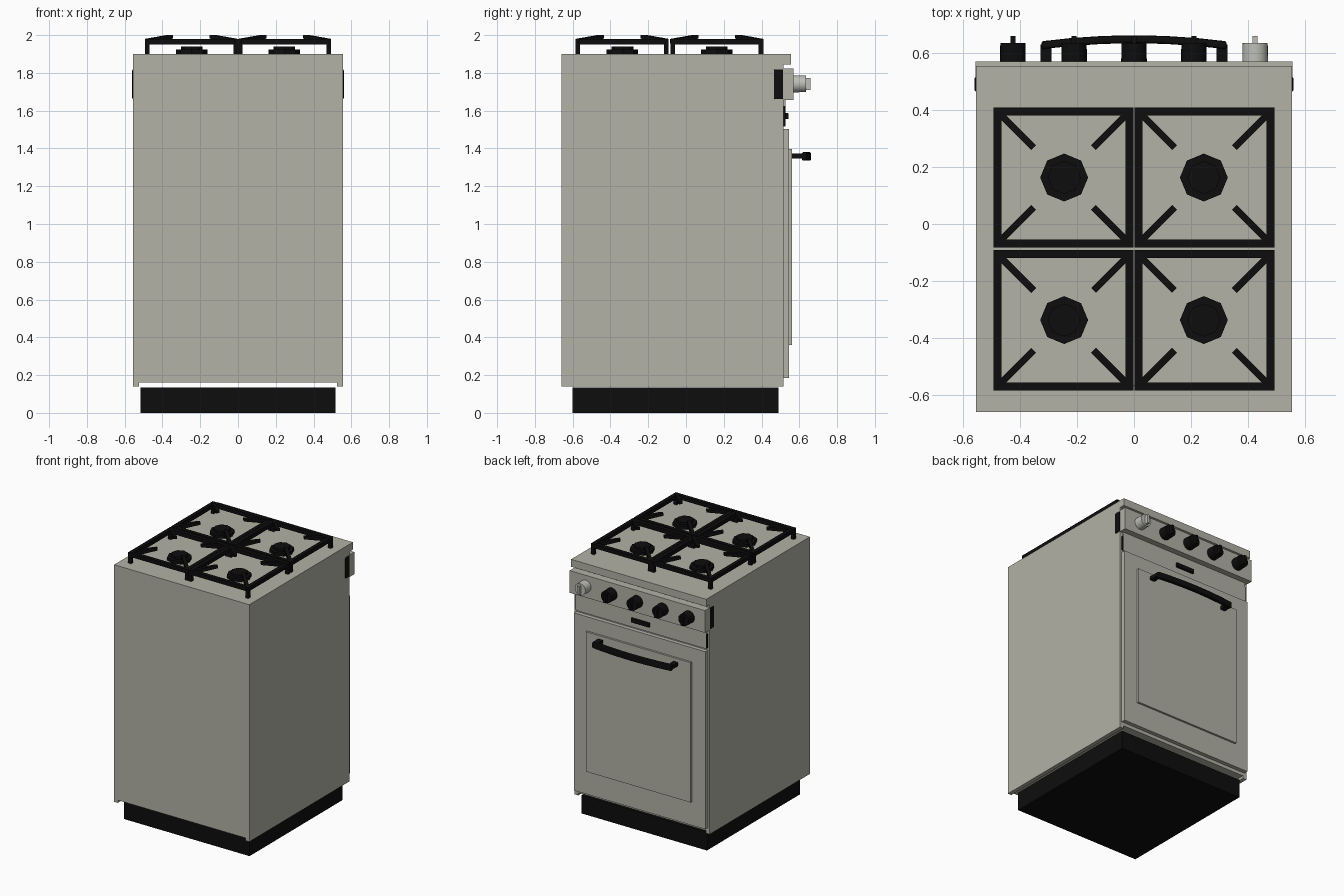
import bpy, bmesh, math
from mathutils import Matrix, Vector

if "Cube" in bpy.data.objects:
    bpy.data.objects.remove(bpy.data.objects["Cube"])


def material(name, r, g, b):
    m = bpy.data.materials.new(name)
    m.diffuse_color = (r, g, b, 1)
    m.use_nodes = True
    m.node_tree.nodes["Principled BSDF"].inputs["Base Color"].default_value = m.diffuse_color
    return m


GREY = material("warm_grey_enamel", 0.45, 0.445, 0.38)
BLACK = material("black_iron", 0.004, 0.004, 0.004)
STEEL = material("light_steel", 0.52, 0.52, 0.48)


def add_box(bm, x0, x1, y0, y1, z0, z1):
    mat = Matrix.Translation(((x0 + x1) / 2, (y0 + y1) / 2, (z0 + z1) / 2))
    mat = mat @ Matrix.Diagonal((x1 - x0, y1 - y0, z1 - z0, 1))
    bmesh.ops.create_cube(bm, size=1, matrix=mat)


def add_prism(bm, points, offset):
    """Extrude a closed outline of 3D points along offset."""
    face = bm.faces.new([bm.verts.new(p) for p in points])
    ext = bmesh.ops.extrude_face_region(bm, geom=[face], use_keep_orig=True)
    bmesh.ops.translate(bm, vec=offset,
                        verts=[v for v in ext["geom"] if isinstance(v, bmesh.types.BMVert)])


def add_cyl(bm, r0, r1, depth, sides, matrix):
    bmesh.ops.create_cone(bm, cap_ends=True, segments=sides, radius1=r0, radius2=r1,
                          depth=depth, matrix=matrix)


def finish(name, bm, mat, bevel=0):
    bmesh.ops.recalc_face_normals(bm, faces=bm.faces)
    mesh = bpy.data.meshes.new(name)
    bm.to_mesh(mesh)
    bm.free()
    mesh.materials.append(mat)
    ob = bpy.data.objects.new(name, mesh)
    bpy.context.collection.objects.link(ob)
    if bevel:
        mod = ob.modifiers.new("bevel", "BEVEL")
        mod.width, mod.segments = bevel, 2
    return ob


def box(name, mat, *dims, bevel=0):
    bm = bmesh.new()
    add_box(bm, *dims)
    return finish(name, bm, mat, bevel)


# Body, side walls, plinth and worktop
box("plinth", BLACK, -0.515, 0.515, -0.6, 0.49, 0, 0.135)
box("body", GREY, -0.526, 0.526, -0.66, 0.515, 0.16, 1.85)
for side, s in (("left", -1), ("right", 1)):
    xs = sorted((s * 0.525, s * 0.555))
    box(side + "_wall", GREY, *xs, -0.66, 0.515, 0.14, 1.85)
box("worktop", GREY, -0.555, 0.555, -0.66, 0.555, 1.845, 1.9)

# Control panel, end brackets, vent strip and badge plate
box("control_panel", GREY, -0.556, 0.556, 0.515, 0.57, 1.657, 1.822)
for side, s in (("left", -1), ("right", 1)):
    xs = sorted((s * 0.53, s * 0.56))
    box(side + "_panel_bracket", BLACK, *xs, 0.464, 0.516, 1.66, 1.82, bevel=0.008)
    xs = sorted((s * 0.535, s * 0.54))
    box(side + "_strip_end", BLACK, *xs, 0.514, 0.527, 1.52, 1.625)
box("vent_strip", GREY, -0.535, 0.535, 0.514, 0.526, 1.515, 1.657)
box("front_plate", BLACK, -0.075, 0.075, 0.525, 0.543, 1.555, 1.587, bevel=0.004)

# Oven door with raised centre panel
box("oven_door", GREY, -0.54, 0.54, 0.515, 0.545, 0.185, 1.503)
box("door_panel", GREY, -0.43, 0.43, 0.545, 0.56, 0.36, 1.398)

# Bowed door handle
bm = bmesh.new()
xs = [-0.325, -0.22, -0.11, 0, 0.11, 0.22, 0.325]
bow = [(x, 0.648 - 0.2 * x * x) for x in xs]
outline = [(x, y + 0.014, 1.335) for x, y in bow] + [(x, y - 0.014, 1.335) for x, y in reversed(bow)]
add_prism(bm, outline, (0, 0, 0.046))
finish("handle_bar", bm, BLACK, 0.008)
for side, s in (("left", -1), ("right", 1)):
    xs = sorted((s * 0.29, s * 0.328))
    box(side + "_handle_post", BLACK, *xs, 0.558, 0.63, 1.347, 1.373)

# Knobs: four black, one steel
for i, x in enumerate((-0.425, -0.21, 0, 0.21, 0.425)):
    bm = bmesh.new()
    turn = Matrix.Rotation(-math.pi / 2, 4, "X")
    add_cyl(bm, 0.045, 0.044, 0.075, 24, Matrix.Translation((x, 0.5975, 1.742)) @ turn)
    add_box(bm, x - 0.009, x + 0.009, 0.63, 0.66, 1.71, 1.774)
    ob = finish("knob_%d" % (i + 1), bm, STEEL if i == 4 else BLACK)
    for o in bpy.context.selected_objects:
        o.select_set(False)
    ob.select_set(True)
    bpy.context.view_layer.objects.active = ob
    bpy.ops.object.shade_smooth_by_angle(angle=math.radians(35))

# Burners: octagonal base and cap
for i, (x, y) in enumerate([(a, b) for a in (-0.245, 0.245) for b in (-0.337, 0.163)]):
    bm = bmesh.new()
    add_cyl(bm, 0.084, 0.084, 0.025, 8, Matrix.Translation((x, y, 1.91)))
    add_cyl(bm, 0.058, 0.058, 0.022, 8, Matrix.Translation((x, y, 1.93)))
    finish("burner_%d" % (i + 1), bm, BLACK)

# Pan support: square frame, corner legs and rising diagonal fingers
H, W = 0.246, 0.028
bm = bmesh.new()
for s in (-1, 1):
    a, b = sorted((s * H, s * (H - W)))
    add_box(bm, a, b, -H, H, 1.95, 1.98)
    add_box(bm, -H + W, H - W, a, b, 1.95, 1.98)
    for t in (-1, 1):
        c, d = sorted((t * H, t * (H - 0.024)))
        add_box(bm, *sorted((s * H, s * (H - 0.024))), c, d, 1.895, 1.955)
        across = Vector((-t, s, 0)).normalized() * 0.024
        profile = [(0.238, 1.955), (0.238, 1.98), (0.125, 2.0), (0.105, 2.0), (0.105, 1.982), (0.2, 1.958)]
        add_prism(bm, [Vector((s * k, t * k, z)) - across / 2 for k, z in profile], across)
grate = finish("pan_support_1", bm, BLACK)
spots = [(a, b) for a in (-0.247, 0.247) for b in (-0.338, 0.163)]
grate.location = (*spots[0], 0)
for i, (x, y) in enumerate(spots[1:]):
    ob = bpy.data.objects.new("pan_support_%d" % (i + 2), grate.data)
    ob.location = (x, y, 0)
    bpy.context.collection.objects.link(ob)
